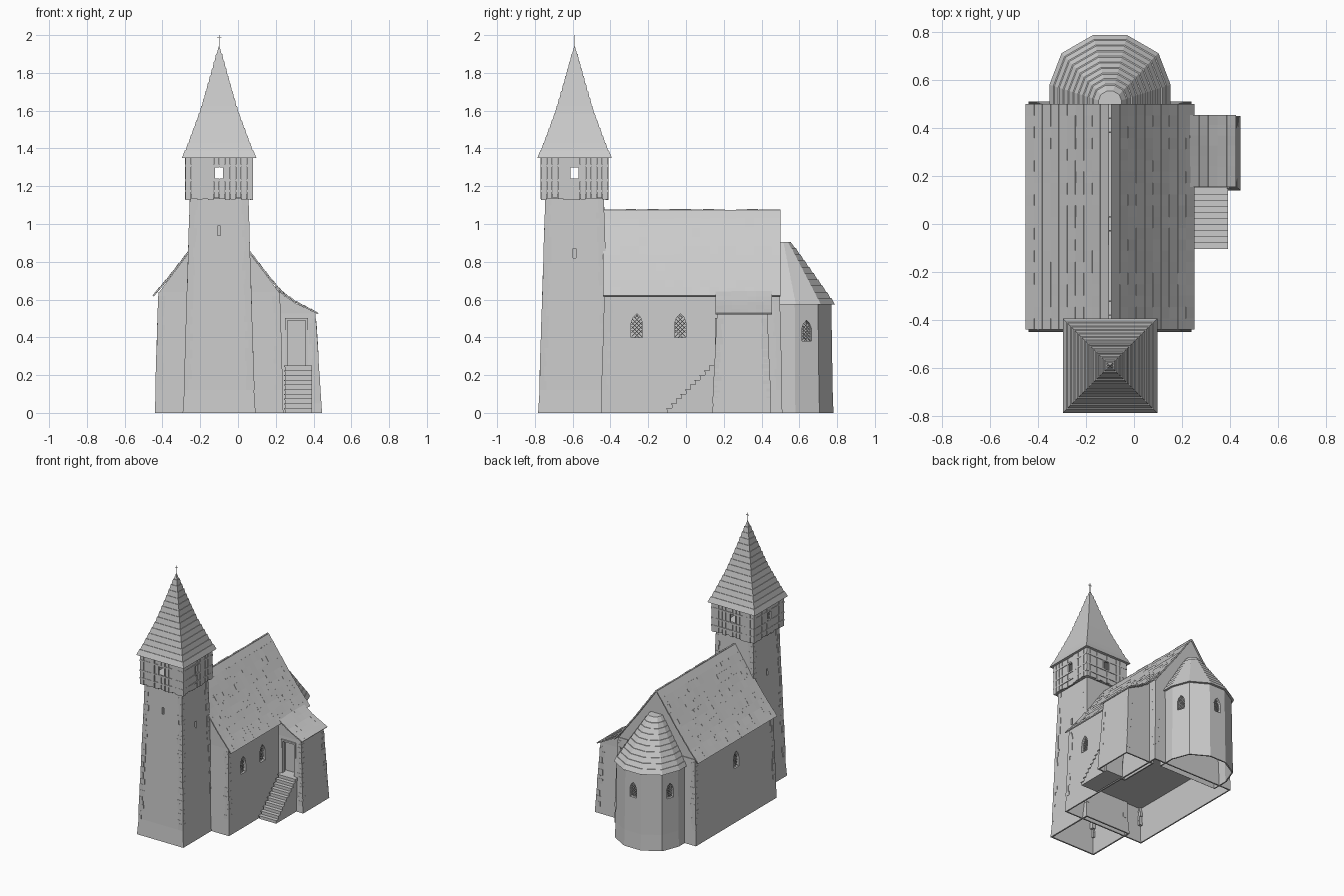
import bpy, bmesh, random
from math import sin, cos, pi, radians
from mathutils import Vector, Matrix

if "Cube" in bpy.data.objects:
    bpy.data.objects.remove(bpy.data.objects["Cube"])

random.seed(4)
TX, TY = -0.1, -0.59          # tower axis
AX, AY = -0.1, 0.5            # apse axis


def finish(bm, name):
    bmesh.ops.recalc_face_normals(bm, faces=bm.faces)
    me = bpy.data.meshes.new(name)
    bm.to_mesh(me)
    bm.free()
    ob = bpy.data.objects.new(name, me)
    bpy.context.collection.objects.link(ob)
    return ob


def loft(name, rings):
    """Closed solid through rings of equal point count."""
    bm = bmesh.new()
    vs = [[bm.verts.new(p) for p in r] for r in rings]
    n = len(vs[0])
    for a, b in zip(vs, vs[1:]):
        for i in range(n):
            bm.faces.new((a[i], a[(i + 1) % n], b[(i + 1) % n], b[i]))
    bm.faces.new(vs[0])
    bm.faces.new(vs[-1])
    return finish(bm, name)


def box(bm, c, s, mat=Matrix()):
    m = mat @ Matrix.Translation(c) @ Matrix.Diagonal((*s, 1))
    bmesh.ops.create_cube(bm, size=1, matrix=m)


def rect(x0, x1, y0, y1, z):
    return [(x0, y0, z), (x1, y0, z), (x1, y1, z), (x0, y1, z)]


def slab(bm, pts, t):
    """Tile: a quad thickened along its normal."""
    p = [Vector(q) for q in pts]
    n = (p[1] - p[0]).cross(p[3] - p[0]).normalized() * t
    if n.z < 0:
        n = -n
    a, b = [bm.verts.new(q) for q in p], [bm.verts.new(q + n) for q in p]
    bm.faces.new(a)
    bm.faces.new(b)
    for i in range(4):
        j = (i + 1) % 4
        bm.faces.new((a[i], a[j], b[j], b[i]))


def lerp_table(tab, z):
    for (z0, r0), (z1, r1) in zip(tab, tab[1:]):
        if z <= z1 + 1e-6:
            return r0 + (r1 - r0) * (z - z0) / (z1 - z0)
    return tab[-1][1]


def cut(target, cutter):
    m = target.modifiers.new("opening", 'BOOLEAN')
    m.object, m.solver = cutter, 'EXACT'
    bpy.context.view_layer.objects.active = target
    bpy.ops.object.modifier_apply(modifier=m.name)
    bpy.data.objects.remove(cutter)


def window(target, x, y, z, deg, w, h, arched=True):
    """Recess in a wall facing deg; arched ones get a diagonal lattice."""
    a = radians(deg)
    n, u, o = Vector((cos(a), sin(a), 0)), Vector((-sin(a), cos(a), 0)), Vector((x, y, z))
    prof = [(-w, 0), (w, 0), (w, .6 * h), (.65 * w, .84 * h), (0, h), (-.65 * w, .84 * h), (-w, .6 * h)]
    if not arched:
        prof = [(-w, 0), (w, 0), (w, h), (-w, h)]
    up = Vector((0, 0, 1))
    cut(target, loft("cutter", [[o + n * d + u * p + up * q for p, q in prof] for d in (.05, -.025)]))
    if arched:
        bm = bmesh.new()
        base = Matrix.Translation(o - n * .014) @ Matrix.Rotation(a, 4, 'Z')
        for k in range(6):
            for s in (-1, 1):
                m = base @ Matrix.Translation((0, 0, h * (k + .5) / 6)) @ Matrix.Rotation(s * pi / 4, 4, 'X')
                box(bm, (0, 0, 0), (.004, 2 * w * 1.3 * (1 if k < 5 else .4), .004), m)
        finish(bm, "window_lattice")


def quoins(name, corners, z0, z1):
    """Uneven corner stones; corners are (base xy, top xy, inward signs, height of top)."""
    bm = bmesh.new()
    for (bx, by), (tx, ty), (sx, sy), zt in corners:
        z = z0
        while z < z1:
            h = random.uniform(.025, .05)
            f = (z + h / 2) / zt
            a, b = random.uniform(.022, .045), random.uniform(.022, .045)
            x, y = bx + (tx - bx) * f, by + (ty - by) * f
            box(bm, (x + sx * (a / 2 - .002), y + sy * (b / 2 - .002), min(z + h / 2, z1 - h / 2)), (a, b, h))
            z += h
    finish(bm, name)


def tiled_slope(bm, line, y0, y1, rows, cols, xc=0, side=1):
    """Rows of tiles down an x-z line, running along y, with small ledges between rows."""
    xs = [line[0][0] + (line[-1][0] - line[0][0]) * i / rows for i in range(rows + 1)]
    dy = (y1 - y0) / cols
    for i, (xa, xb) in enumerate(zip(xs, xs[1:])):
        za, zb = lerp_table(line, xa), lerp_table(line, xb)
        for c in range(cols):
            l = random.uniform(.001, .005) if i else 0
            ya, yb = y0 + c * dy, y0 + (c + 1) * dy
            X0, X1 = xc + side * xa, xc + side * xb
            slab(bm, [(X0, ya, za + l - .008), (X1, ya, zb - .008), (X1, yb, zb - .008), (X0, yb, za + l - .008)], .008)


# --- Tower shaft, open below, with slit windows
def tsq(r, z):
    return rect(TX - r, TX + r, TY - r, TY + r, z)

tower = loft("tower", [tsq(.165, .3), tsq(.182, 0), tsq(.193, 0), tsq(.185, .12), tsq(.153, 1.14)])
for d, z, r in ((270, .94, .159), (0, .82, .163), (180, .82, .163)):
    a = radians(d)
    window(tower, TX + r * cos(a), TY + r * sin(a), z, d, .008, .05, False)
S4 = [(i, j) for i in (-1, 1) for j in (-1, 1)]
quoins("tower_quoins", [((TX + i * .189, TY + j * .189), (TX + i * .153, TY + j * .153), (-i, -j), 1.14)
                        for i, j in S4], .12, 1.13)

# --- Belfry of upright boards with a square opening per side
bm = bmesh.new()
box(bm, (TX, TY, 1.145), (.33, .33, .02))
for k in range(4):
    m = Matrix.Translation((TX, TY, 0)) @ Matrix.Rotation(k * pi / 2, 4, 'Z')
    n, w = 12, .352 / 12
    for i in range(n):
        x, y = -.176 + (i + .5) * w, -.168 - random.uniform(0, .006)
        zb = 1.13 + random.uniform(-.004, .008)
        spans = [(zb, 1.24), (1.3, 1.36)] if abs(x) < .02 else [(zb, 1.36)]
        for a, b in spans:
            box(bm, (x, y, (a + b) / 2), (w - .002, .012, b - a), m)
    for z in (1.175, 1.232, 1.308):
        box(bm, (0, -.174, z), (.358, .012, .012), m)
    for x in (-.026, .026):
        box(bm, (x, -.174, 1.27), (.01, .012, .07), m)
    box(bm, (-.163, -.163, 1.245), (.03, .03, .23), m)
finish(bm, "belfry")

# --- Spire in stepped shingle courses
spire = [(1.35, .197), (1.4, .172), (1.6, .098), (1.78, .046), (1.94, .002)]
rings = []
N = 15
for i in range(N):
    za, zb = 1.35 + .59 * i / N, 1.35 + .59 * (i + 1) / N
    rings += [tsq(lerp_table(spire, za), za), tsq(lerp_table(spire, zb) + (.004 if i < N - 1 else 0), zb)]
loft("spire", rings)

# --- Cross on the spire
bm = bmesh.new()
box(bm, (TX, TY, 1.965), (.003, .003, .07))
box(bm, (TX, TY, 1.985), (.024, .003, .003))
finish(bm, "cross")

# --- Nave walls (open below, floor at door height) and gables
nave = loft("nave_walls", [rect(-.41, .21, -.42, .48, .25), rect(-.43, .23, -.44, .5, 0),
                           rect(-.44, .24, -.45, .51, 0), rect(-.42, .22, -.43, .495, .64)])
gable = [(-.42, .635), (-.36, .716), (-.25, .86), (-.1, 1.07), (.05, .86), (.16, .716), (.22, .635)]
loft("nave_gables", [[(x, y, z) for x, z in gable] for y in (-.43, .49)])
for y in (-.26, -.03):
    window(nave, .226, y, .4, 0, .03, .125)
window(nave, -.426, .01, .4, 180, .03, .125)
quoins("nave_quoins", [((-.1 + i * .34, .03 + j * .48), (-.1 + i * .32, .0325 + j * .4625), (-i, -j), .635)
                       for i, j in S4], .12, .62)

# --- Nave roof, both slopes mirrored about the ridge
bm = bmesh.new()
for s in (-1, 1):
    tiled_slope(bm, [(0, 1.078), (.15, .868), (.26, .724), (.346, .624)], -.44, .5, 10, 20, -.1, s)
for i in range(16):
    box(bm, (-.1, -.41 + i * .0587, 1.07 + random.uniform(-.003, .002)), (.012, .058, .016))
finish(bm, "nave_roof")

# --- Polygonal apse, open below, and its stepped roof
half = [(.25, -.05), (.25, .08), (.2, .21), (.07, .285)]
poly = half + [(-x, y) for x, y in reversed(half)]

def aring(s, z):
    return [(AX + x * s, AY + y * s, z) for x, y in poly]

apse = loft("apse_walls", [aring(.92, .25), aring(.95, 0), aring(.985, 0), aring(.97, .12), aring(.945, .59)])
for d in (21, 90, 159):
    px, py = {21: (.215, .139), 90: (0, .271), 159: (-.215, .139)}[d]
    window(apse, AX + px, AY + py, .38, d, .027, .11)
rings = []
N = 10
for i in range(N):
    f, g = i / N, (i + 1) / N
    rings += [aring(1.01 - .82 * f, .575 + .33 * f), aring(1.01 - .82 * g + (.018 if g < 1 else 0), .575 + .33 * g)]
loft("apse_roof", rings)

# --- Side porch with raised doorway
porch = loft("porch_walls", [rect(.22, .41, .17, .42, .2), rect(.21, .435, .15, .44, 0),
                             rect(.2, .445, .14, .45, 0), rect(.2, .41, .165, .43, .525)])
loft("porch_gable", [[(x, y, z) for x, z in ((.2, .51), (.2, .655), (.3, .583), (.41, .53), (.41, .51))]
                     for y in (.165, .43)])
bm = bmesh.new()
box(bm, (.31, .14, .375), (.12, .14, .25))
cut(porch, finish(bm, "cutter"))
bm = bmesh.new()
for x in (.256, .364):
    box(bm, (x, .168, .377), (.012, .03, .25))
box(bm, (.31, .168, .496), (.12, .03, .012))
finish(bm, "door_frame")
bm = bmesh.new()
tiled_slope(bm, [(.19, .672), (.3, .592), (.422, .53)], .155, .455, 6, 7)
finish(bm, "porch_roof")
quoins("porch_quoins", [((.442, y0), (.41, y1), (-1, s), .525) for y0, y1, s in ((.14, .165, 1), (.45, .43, -1))],
       .05, .5)

# --- Stairs up to the porch door
bm = bmesh.new()
for i in range(10):
    y0, z1 = -.1 + i * .025, (i + 1) * .025
    box(bm, (.318, (y0 + .17) / 2, z1 - .0125), (.14, .17 - y0, .025))
    box(bm, (.318, y0 + .01, z1 - .003), (.148, .028, .006))
finish(bm, "stairs")
